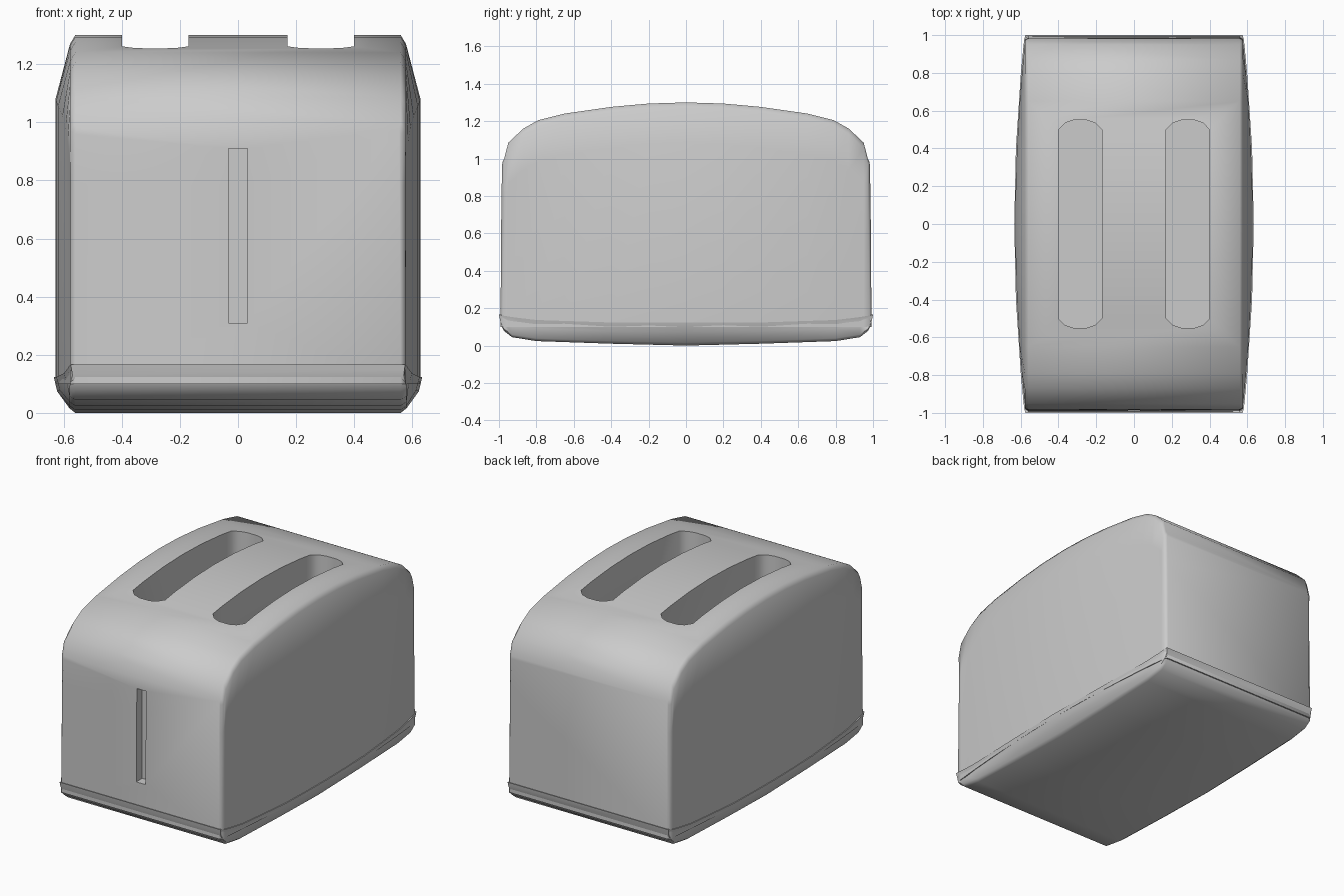
import bpy, bmesh
from math import radians, sin, cos, pi

if "Cube" in bpy.data.objects:
    bpy.data.objects.remove(bpy.data.objects["Cube"])


def finish(bm, name):
    bmesh.ops.recalc_face_normals(bm, faces=bm.faces)
    me = bpy.data.meshes.new(name)
    bm.to_mesh(me)
    bm.free()
    ob = bpy.data.objects.new(name, me)
    bpy.context.collection.objects.link(ob)
    return ob


def activate(ob):
    bpy.ops.object.select_all(action='DESELECT')
    ob.select_set(True)
    bpy.context.view_layer.objects.active = ob


def loft(name, rings):
    """Skin equal-length closed rings and cap both ends."""
    bm = bmesh.new()
    vs = [[bm.verts.new(p) for p in r] for r in rings]
    n = len(vs[0])
    for a, b in zip(vs, vs[1:]):
        for i in range(n):
            j = (i + 1) % n
            bm.faces.new((a[i], a[j], b[j], b[i]))
    bm.faces.new(vs[0])
    bm.faces.new(vs[-1])
    return finish(bm, name)


def both_ends(half):
    """Stations listed from the middle outward, mirrored to -y."""
    return [(-y, *r) for y, *r in reversed(half) if y > 0] + half


def symmetric(pts):
    return pts + [(-x, y, z) for x, y, z in reversed(pts)]


def bulge(y):
    return 0.628 - 0.055 * y * y


def cut(ob, cutter):
    m = ob.modifiers.new("cut", 'BOOLEAN')
    m.object = cutter
    m.operation = 'DIFFERENCE'
    m.solver = 'EXACT'
    activate(ob)
    bpy.ops.object.modifier_apply(modifier=m.name)
    bpy.data.objects.remove(cutter, do_unlink=True)


# body shell: arched sections with bowed sides
top = both_ends([(0, 1.30), (0.2, 1.294), (0.4, 1.276), (0.65, 1.24), (0.79, 1.205),
                 (0.87, 1.16), (0.95, 1.085), (0.972, 1.0)])


def body_ring(y, z):
    s = 1 if y > 0 else -1
    yb = y if abs(y) < 0.96 else s * 0.982
    w = bulge(y)
    return symmetric([(w, yb, 0.1), (w, y, z - 0.22), (0.578, y, z - 0.03), (0.56, y, z)])


def body_cap(s):
    return symmetric([(0.56, s * 0.992, 0.1), (0.56, s * 0.987, 0.78),
                      (0.56, s * 0.983, 0.96), (0.555, s * 0.982, 0.98)])


body = loft("body", [body_cap(-1)] + [body_ring(*t) for t in top] + [body_cap(1)])

# bread slots
for sx in (-1, 1):
    outline = []
    for sy in (-1, 1):
        for dx, y in ((0.115, 0.50), (0.08, 0.535), (0.035, 0.55),
                      (-0.035, 0.55), (-0.08, 0.535), (-0.115, 0.50)):
            outline.append((sx * 0.285 + sy * dx, sy * y))
    cut(body, loft("slot_cutter", [[(x, y, z) for x, y in outline] for z in (0.35, 1.5)]))

# lever slot in the front
rect = ((-0.033, 0.31), (0.033, 0.31), (0.033, 0.91), (-0.033, 0.91))
cut(body, loft("lever_cutter", [[(x, y, z) for x, z in rect] for y in (-1.1, -0.93)]))

# base tray: flared lip, rounded underside
under = both_ends([(0, 0.0), (0.4, 0.01), (0.8, 0.024), (0.93, 0.045), (0.975, 0.08)])


def base_ring(y, z):
    lip = 0.123 + 0.042 * abs(y) ** 5
    w = bulge(y) + 0.006
    h = lip - z
    return symmetric([(w, y, lip), (w - 0.012, y, z + 0.6 * h),
                      (0.58, y, z + 0.13 * h), (0.56, y, z)])


def base_cap(s):
    return symmetric([(0.575, s, 0.167), (0.573, s * 0.997, 0.15),
                      (0.57, s * 0.993, 0.13), (0.56, s * 0.99, 0.115)])


base = loft("base", [base_cap(-1)] + [base_ring(*t) for t in under] + [base_cap(1)])

# smooth shading, crisp slot edges
for ob in (body, base):
    activate(ob)
    bpy.ops.object.shade_smooth_by_angle(angle=radians(66))
